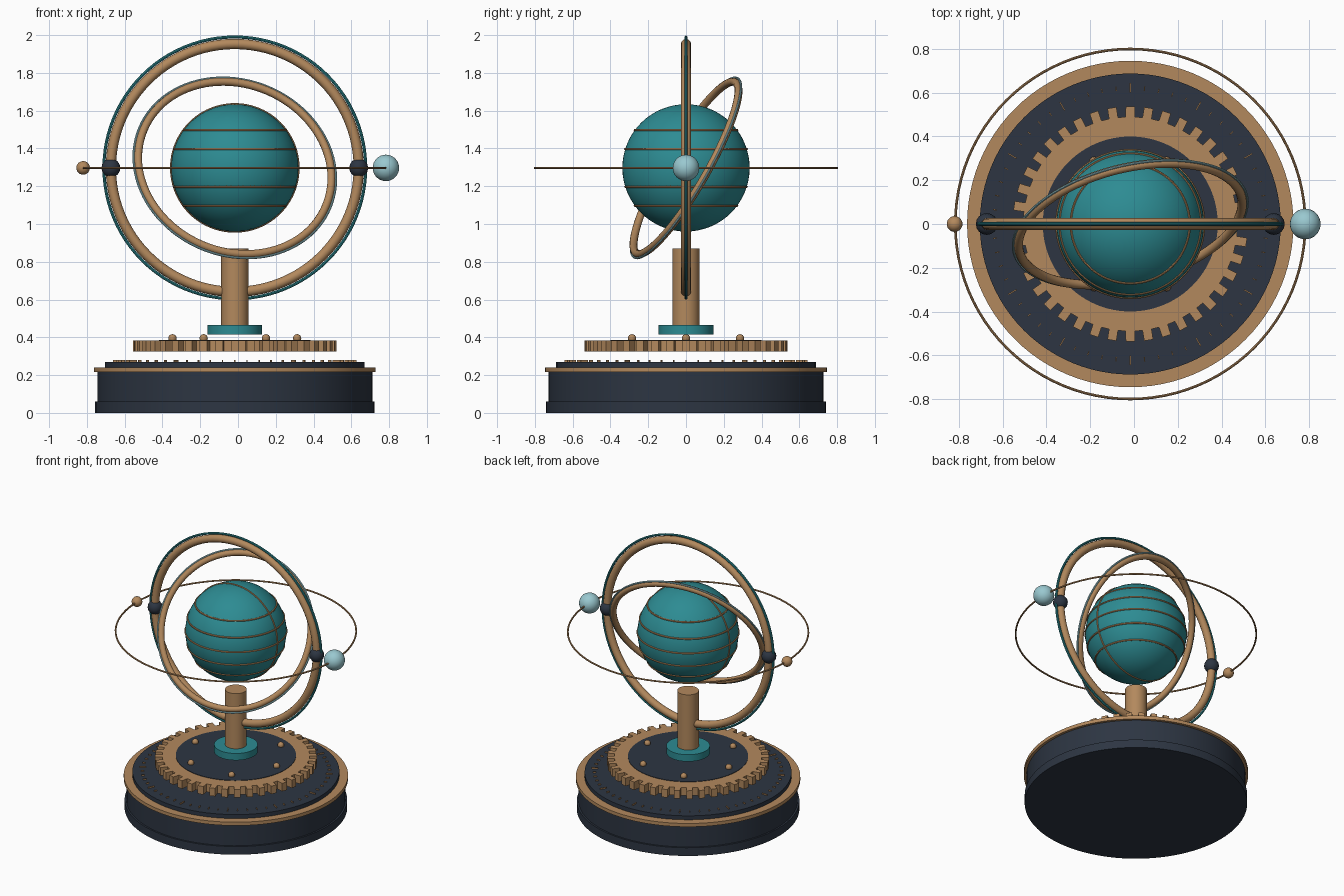
import bpy, bmesh
from math import cos, sin, pi, radians, sqrt
from mathutils import Vector

if "Cube" in bpy.data.objects:
    bpy.data.objects.remove(bpy.data.objects["Cube"])

CX = -0.017      # main vertical axis
CZ = 1.297       # centre of globe and rings


def material(name, rgb):
    m = bpy.data.materials.new(name)
    m.use_nodes = True
    m.diffuse_color = (*rgb, 1)
    m.node_tree.nodes["Principled BSDF"].inputs["Base Color"].default_value = (*rgb, 1)
    return m


BRONZE = material("bronze", (0.45, 0.25, 0.11))
TEAL = material("teal", (0.026, 0.26, 0.29))
NAVY = material("navy", (0.026, 0.036, 0.055))
PALE = material("pale_blue", (0.32, 0.58, 0.63))


def finish(name, mat, smooth=True):
    ob = bpy.context.object
    ob.name = name
    ob.data.materials.append(mat)
    if smooth:
        bpy.ops.object.shade_smooth_by_angle(angle=radians(35))
    return ob


def disc(name, mat, r, z0, z1, sides=96):
    bpy.ops.mesh.primitive_cylinder_add(vertices=sides, radius=r, depth=z1 - z0,
                                        location=(CX, 0, (z0 + z1) / 2))
    return finish(name, mat)


def ball(name, mat, r, x, y, z, seg=32, rings=16):
    bpy.ops.mesh.primitive_uv_sphere_add(segments=seg, ring_count=rings, radius=r,
                                         location=(CX + x, y, z))
    return finish(name, mat)


def ring(name, mat, major, minor, z=CZ, normal=(0, 0, 1), sides=12):
    rot = Vector(normal).to_track_quat('Z', 'Y').to_euler()
    bpy.ops.mesh.primitive_torus_add(major_radius=major, minor_radius=minor,
                                     major_segments=96, minor_segments=sides,
                                     location=(CX, 0, z), rotation=rot)
    return finish(name, mat)


def mesh_object(name, mat, bm):
    bmesh.ops.recalc_face_normals(bm, faces=bm.faces)
    me = bpy.data.meshes.new(name)
    bm.to_mesh(me)
    bm.free()
    ob = bpy.data.objects.new(name, me)
    bpy.context.collection.objects.link(ob)
    ob.location.x = CX
    me.materials.append(mat)
    return ob


# Stepped base
disc("base_foot", NAVY, 0.74, 0, 0.06)
disc("base_drum", NAVY, 0.728, 0.06, 0.216)
disc("base_rim", BRONZE, 0.746, 0.216, 0.241)
disc("dial_plate", NAVY, 0.688, 0.241, 0.27)

# Dial ticks, every fifth one longer
bm = bmesh.new()
for i in range(60):
    a = 2 * pi * i / 60
    half, wide = (0.022, 0.003) if i % 5 == 0 else (0.01, 0.0025)
    radial, side = Vector((cos(a), sin(a), 0)), Vector((-sin(a), cos(a), 0))
    quad = [bm.verts.new(radial * (0.622 + u * half) + side * v * wide + Vector((0, 0, 0.27)))
            for u, v in ((-1, -1), (1, -1), (1, 1), (-1, 1))]
    face = bm.faces.new(quad)
    top = bmesh.ops.extrude_face_region(bm, geom=[face])["geom"]
    bmesh.ops.translate(bm, vec=(0, 0, 0.009),
                        verts=[g for g in top if isinstance(g, bmesh.types.BMVert)])
mesh_object("dial_ticks", BRONZE, bm)

# Gear wheel with square teeth
bm = bmesh.new()
TEETH, step = 40, 2 * pi / 40
outline = []
for i in range(TEETH):
    for r, off in ((0.49, -0.27), (0.538, -0.245), (0.538, 0.245), (0.49, 0.27)):
        a = (i + off) * step
        outline.append(bm.verts.new((r * cos(a), r * sin(a), 0.325)))
face = bm.faces.new(outline)
top = bmesh.ops.extrude_face_region(bm, geom=[face])["geom"]
bmesh.ops.translate(bm, vec=(0, 0, 0.059),
                    verts=[g for g in top if isinstance(g, bmesh.types.BMVert)])
mesh_object("gear_wheel", BRONZE, bm)
disc("gear_hub", NAVY, 0.4, 0.376, 0.387)
for i in range(6):
    a = i * pi / 3
    ball(f"gear_pin_{i + 1}", BRONZE, 0.022, 0.33 * cos(a), 0.33 * sin(a), 0.395, 16, 8)

# Column
disc("column_collar", TEAL, 0.145, 0.415, 0.465, 48)
disc("column", BRONZE, 0.072, 0.42, 0.87, 48)

# Globe with its bands
R = 0.337
ball("globe", TEAL, R, 0, 0, CZ, 64, 32)
for i in range(-2, 3):
    h = i * 0.1
    ring(f"globe_parallel_{i + 3}", BRONZE, sqrt(R * R - h * h), 0.006, CZ + h, sides=8)
ring("globe_meridian", BRONZE, R, 0.006, normal=(0, 1, 0), sides=8)

# Upright outer ring with pivots
ring("outer_ring", BRONZE, 0.656, 0.027, normal=(0, 1, 0))
ring("outer_ring_trim", TEAL, 0.693, 0.008, normal=(0, 1, 0), sides=8)
for side, x in (("left", 0.656), ("right", -0.656)):
    ball("pivot_" + side, NAVY, 0.05, x, 0, CZ, 16, 8)

# Tilted inner ring
t, s = radians(30), radians(12)
tilt = (-sin(s), cos(s) * cos(t), -cos(s) * sin(t))
ring("inner_ring", BRONZE, 0.523, 0.021, normal=tilt)
ring("inner_ring_trim", PALE, 0.548, 0.006, normal=tilt, sides=8)

# Orbit with planet and moon
ring("orbit", BRONZE, 0.8, 0.006, sides=8)
ball("planet", PALE, 0.07, 0.8, 0, CZ)
ball("moon", BRONZE, 0.036, -0.803, 0, CZ, 24, 12)
